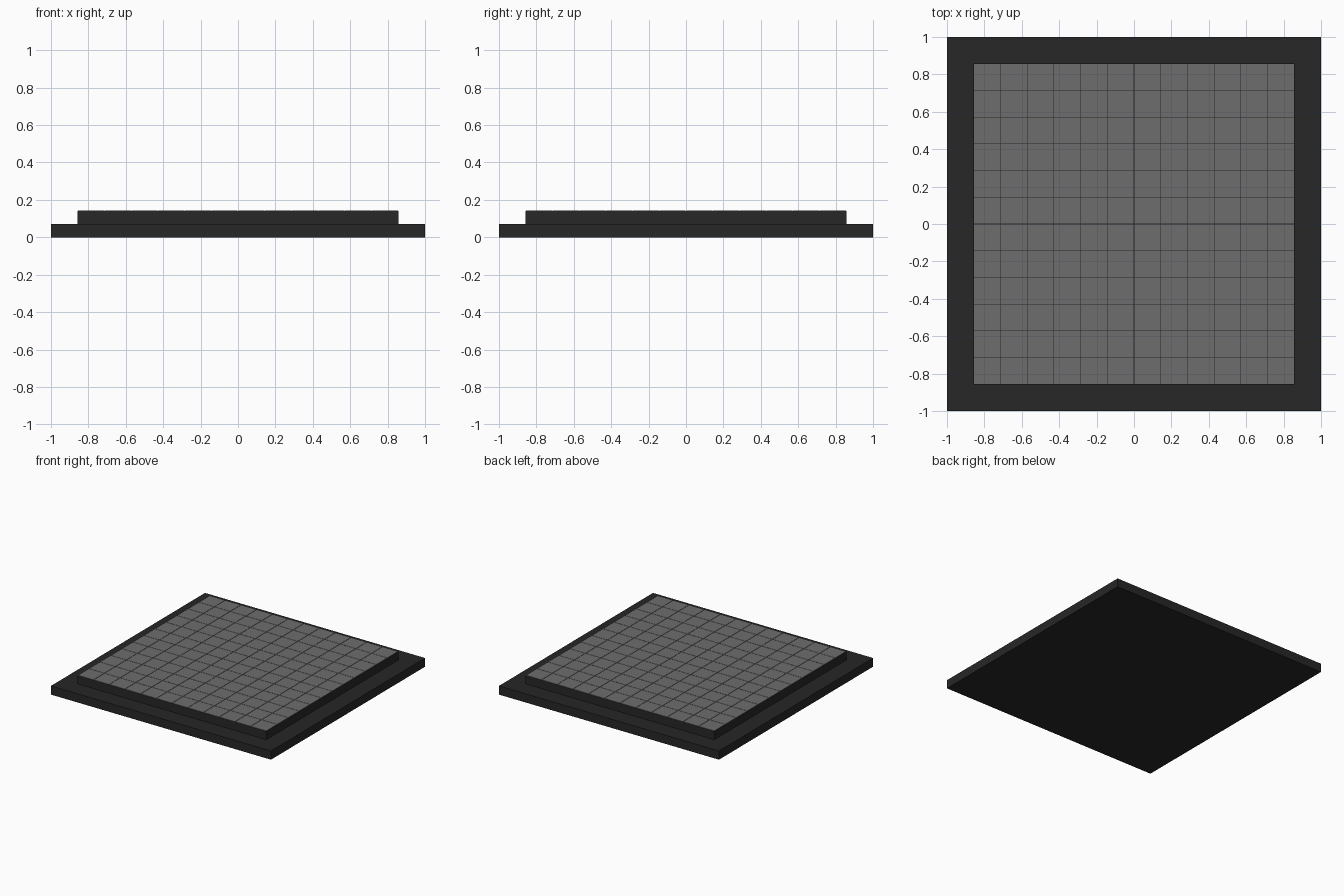
import bpy, bmesh
from mathutils import Matrix

if "Cube" in bpy.data.objects:
    bpy.data.objects.remove(bpy.data.objects["Cube"])

CELL = 2 / 14      # one floor tile
STEP = CELL / 2    # height of each step
GAP = 0.003        # joint between tiles
TILE_H = 0.003     # tiles stand just proud of the upper step


def material(name, value):
    m = bpy.data.materials.new(name)
    m.diffuse_color = (value, value, value, 1)
    m.use_nodes = True
    m.node_tree.nodes["Principled BSDF"].inputs["Base Color"].default_value = m.diffuse_color
    return m


def add_box(bm, size, centre):
    bmesh.ops.create_cube(bm, size=1, matrix=Matrix.Translation(centre) @ Matrix.Diagonal((*size, 1)))


def finish(name, bm, mat):
    mesh = bpy.data.meshes.new(name)
    bm.to_mesh(mesh)
    bm.free()
    mesh.materials.append(mat)
    obj = bpy.data.objects.new(name, mesh)
    bpy.context.collection.objects.link(obj)
    return obj


dark = material("dark_stone", 0.02)
grey = material("grey_tile", 0.155)

# Wide lower step
bm = bmesh.new()
add_box(bm, (2, 2, STEP), (0, 0, STEP / 2))
finish("lower_step", bm, dark)

# Narrower upper step, inset by one tile on every side
bm = bmesh.new()
h = STEP - TILE_H
add_box(bm, (12 * CELL, 12 * CELL, h), (0, 0, STEP + h / 2))
finish("upper_step", bm, dark)

# 12 x 12 floor tiles with thin dark joints
bm = bmesh.new()
for i in range(12):
    for j in range(12):
        add_box(bm, (CELL - GAP, CELL - GAP, TILE_H),
                ((i - 5.5) * CELL, (j - 5.5) * CELL, 2 * STEP - TILE_H / 2))
finish("floor_tiles", bm, grey)
